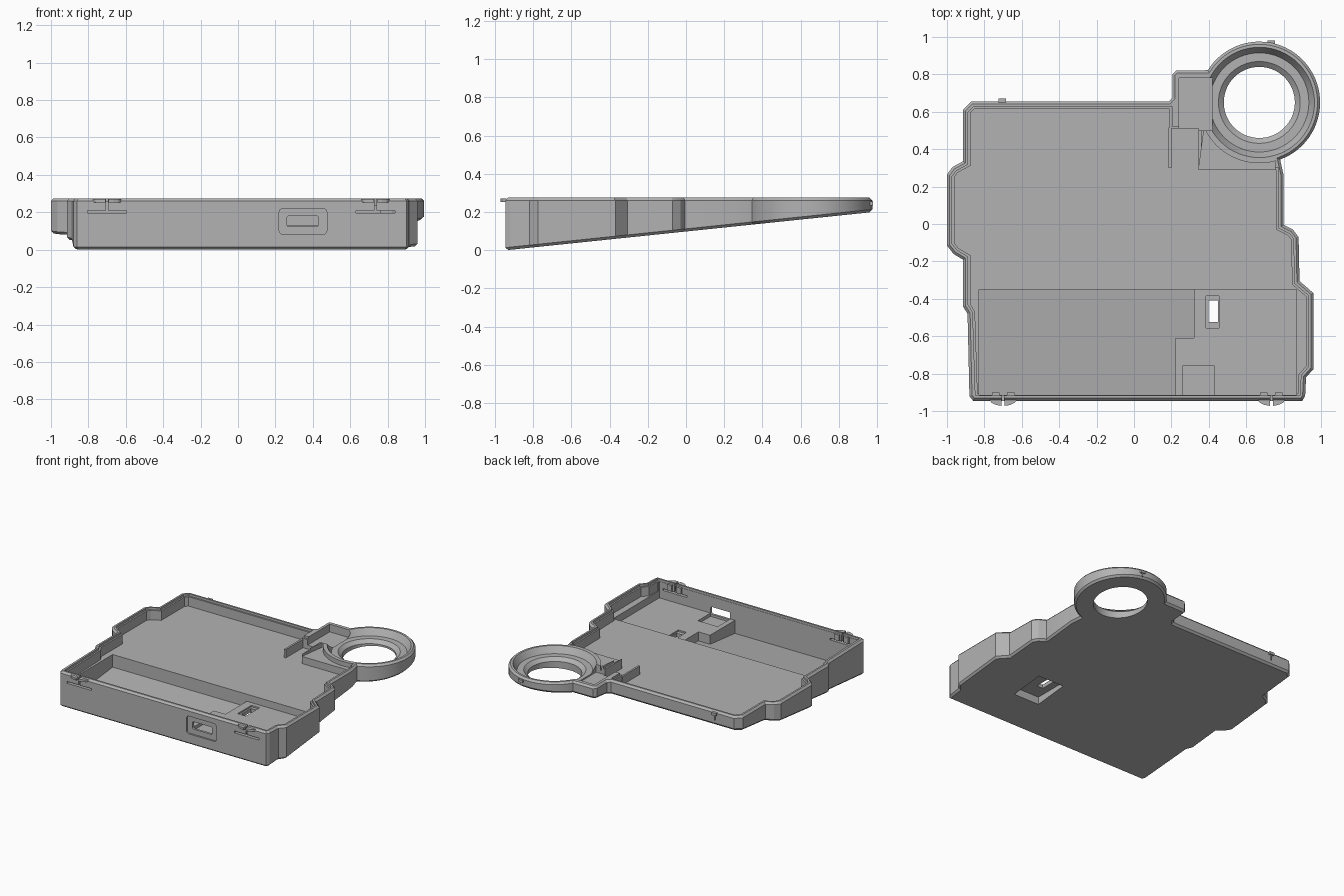
import bpy, bmesh, math
from mathutils import Vector

if "Cube" in bpy.data.objects:
    bpy.data.objects.remove(bpy.data.objects["Cube"])

grey = bpy.data.materials.new("grey_plastic")
grey.use_nodes = True
COLOR = (0.45, 0.45, 0.45, 1)
grey.diffuse_color = COLOR
grey.node_tree.nodes["Principled BSDF"].inputs["Base Color"].default_value = COLOR

TOP = 0.275
CX, CY, R = 0.67, 0.65, 0.325     # ring centre and radius


def base(y, lift=0):
    """Height of the sloping underside."""
    return 0.104 * (y + 0.945) + lift


def arc(a0, a1, n, r=R):
    angles = [math.radians(a0 + (a1 - a0) * i / n) for i in range(n + 1)]
    return [(CX + r * math.cos(a), CY + r * math.sin(a)) for a in angles]


def circle(r, n=64):
    return arc(0, 360, n, r)[:-1]


def inset(pts, d):
    """Move a counter-clockwise outline inwards by d."""
    out = []
    for i, p in enumerate(pts):
        a, b, c = Vector(pts[i - 1]), Vector(p), Vector(pts[(i + 1) % len(pts)])
        u, v = (b - a).normalized(), (c - b).normalized()
        n1, n2 = Vector((-u.y, u.x)), Vector((-v.y, v.x))
        q = b + (n1 + n2) * d / (1 + n1.dot(n2))
        out.append((q.x, q.y))
    return out


def loft(name, layers):
    """Skin a stack of outlines; each layer is (points, height or height rule)."""
    bm = bmesh.new()
    rows = []
    for pts, z in layers:
        rows.append([bm.verts.new((x, y, z(y) if callable(z) else z)) for x, y in pts])
    n = len(rows[0])
    for lo, hi in zip(rows, rows[1:]):
        for i in range(n):
            j = (i + 1) % n
            bm.faces.new((lo[i], lo[j], hi[j], hi[i]))
    bm.faces.new(rows[0][::-1])
    bm.faces.new(rows[-1])
    bmesh.ops.recalc_face_normals(bm, faces=bm.faces)
    mesh = bpy.data.meshes.new(name)
    bm.to_mesh(mesh)
    bm.free()
    mesh.materials.append(grey)
    ob = bpy.data.objects.new(name, mesh)
    bpy.context.collection.objects.link(ob)
    return ob


def box(name, x0, x1, y0, y1, z0, z1):
    pts = [(x0, y0), (x1, y0), (x1, y1), (x0, y1)]
    return loft(name, [(pts, z0), (pts, z1)])


def volume(mesh):
    bm = bmesh.new()
    bm.from_mesh(mesh)
    v = bm.calc_volume()
    bm.free()
    return v


def cut(cutter):
    """Subtract the cutter from the tray with the first solver that succeeds."""
    before = volume(body.data)
    mod = body.modifiers.new("cut", 'BOOLEAN')
    mod.operation, mod.object = 'DIFFERENCE', cutter
    for solver in ('MANIFOLD', 'EXACT', 'FLOAT'):
        mod.solver = solver
        graph = bpy.context.evaluated_depsgraph_get()
        graph.update()
        mesh = bpy.data.meshes.new_from_object(body.evaluated_get(graph))
        if 0.2 * before < volume(mesh) < before - 1e-7:
            body.data = mesh
            break
    body.modifiers.remove(mod)
    bpy.data.objects.remove(cutter)


def cut_prism(pts, z):
    cut(loft("cutter", [(pts, z), (pts, 0.5)]))


def cut_box(*size):
    cut(box("cutter", *size))


# Outer outline, counter-clockwise from the front right corner
right_side = [(0.92, -0.82), (0.96, -0.775), (0.96, -0.37), (0.885, -0.305),
              (0.88, -0.07), (0.85, -0.03), (0.8, -0.005), (0.8, 0.26)]
left_side = [(-0.87, 0.655), (-0.915, 0.61), (-0.915, 0.335), (-0.97, 0.305), (-1, 0.265),
             (-1, -0.115), (-0.965, -0.16), (-0.915, -0.19), (-0.915, -0.44), (-0.89, -0.48)]
front = [(-0.88, -0.92), (-0.86, -0.945), (0.9, -0.945), (0.915, -0.92)]
neck = [(0.225, 0.82), (0.205, 0.8), (0.205, 0.675), (0.185, 0.655)]
outline = front + right_side + arc(-70, 148, 44) + neck + left_side

# Wedge-shaped tray with chamfered edges
body = loft("tray_body", [
    (inset(outline, 0.014), base),
    (outline, lambda y: base(y, 0.014)),
    (outline, 0.26),
    (inset(outline, 0.014), TOP)])

# Main cavity with a shallow lip around its rim
room = [(-0.875, -0.945), (0.915, -0.945)] + right_side + [
    (0.8, 0.33), (0.385, 0.33), (0.385, 0.55), (0.23, 0.55), (0.23, 0.655)] + left_side
cut_prism(inset(room, 0.04), 0.185)
cut_prism(inset(room, 0.028), 0.258)

# Raised shelf beside the ring, and the neck pocket
cut_prism([(0.345, 0.285), (0.755, 0.285), (0.755, 0.33)] + arc(-74, -155, 20), 0.24)
cut_box(0.24, 0.42, 0.5, 0.78, 0.215, 0.5)

# Dish and opening of the ring
cut(loft("cutter", [(circle(0.265), 0.225), (circle(0.295), TOP), (circle(0.295), 0.5)]))
cut(loft("cutter", [(circle(0.19), -0.1), (circle(0.19), 0.2),
                    (circle(0.22), 0.226), (circle(0.22), 0.5)]))

# Deep front compartment, and the lower platform at its left end
cut_prism([(-0.83, -0.915), (0.221, -0.915), (0.221, -0.61), (0.32, -0.61),
           (0.32, -0.35), (-0.83, -0.35)], lambda y: base(y, 0.025))
cut_box(0.22, 0.87, -0.915, -0.35, 0.13, 0.5)

# Pocket behind the port, and the switch slot with its recesses
cut_box(0.26, 0.43, -0.914, -0.76, 0.105, 0.5)
cut_box(0.385, 0.455, -0.555, -0.385, 0.118, 0.5)
cut_box(0.397, 0.45, -0.525, -0.41, -0.1, 0.5)
cut_box(0.34, 0.56, -0.64, -0.37, -0.1, 0.09)


# Port in the front wall: rounded recess and opening
def port_cut(x0, x1, z0, z1, y1, r):
    cutter = box("cutter", x0, x1, -1.1, y1, z0, z1)
    bm = bmesh.new()
    bm.from_mesh(cutter.data)
    edges = [e for e in bm.edges if abs(e.verts[0].co.y - e.verts[1].co.y) > 0.05]
    bmesh.ops.bevel(bm, geom=edges, offset=r, segments=4, profile=0.5, affect='EDGES')
    bm.to_mesh(cutter.data)
    bm.free()
    cut(cutter)


port_cut(0.22, 0.475, 0.083, 0.22, -0.932, 0.02)
port_cut(0.262, 0.43, 0.123, 0.18, -0.85, 0.01)

# Front latches: slit below, split in the middle, curved finger tabs
for side, x in (("right", -0.7), ("left", 0.735)):
    cut_box(x - 0.105, x + 0.105, -1, -0.9, 0.196, 0.21)
    cut_box(x - 0.006, x + 0.006, -1, -0.9, 0.2, 0.5)
    for half, s in (("inner", 1), ("outer", -1)):
        tab = [(x + s * a, y) for a, y in
               ((0.008, -0.94), (0.075, -0.94), (0.06, -0.957), (0.035, -0.968), (0.008, -0.972))]
        loft(f"{side}_latch_tab_{half}", [(tab, 0.253), (tab, 0.27)])
        xs = sorted((x + s * 0.02, x + s * 0.06))
        box(f"{side}_latch_rib_{half}", *xs, -0.918, -0.9, 0.215, 0.262)

# Rear catches
box("rear_catch", -0.725, -0.685, 0.64, 0.67, 0.245, 0.265)
box("rear_catch_stem", -0.71, -0.7, 0.64, 0.662, 0.205, 0.25)
box("ring_catch", 0.715, 0.755, 0.95, 0.98, 0.235, 0.255)
box("ring_catch_stem", 0.73, 0.74, 0.95, 0.974, 0.21, 0.24)

# Thin divider beside the neck channel
box("divider", 0.185, 0.2, 0.3, 0.515, 0.18, 0.25)

# Smooth the curved walls and keep the edges crisp
bpy.ops.object.select_all(action='DESELECT')
body.select_set(True)
bpy.context.view_layer.objects.active = body
bpy.ops.object.shade_smooth_by_angle(angle=math.radians(20))
